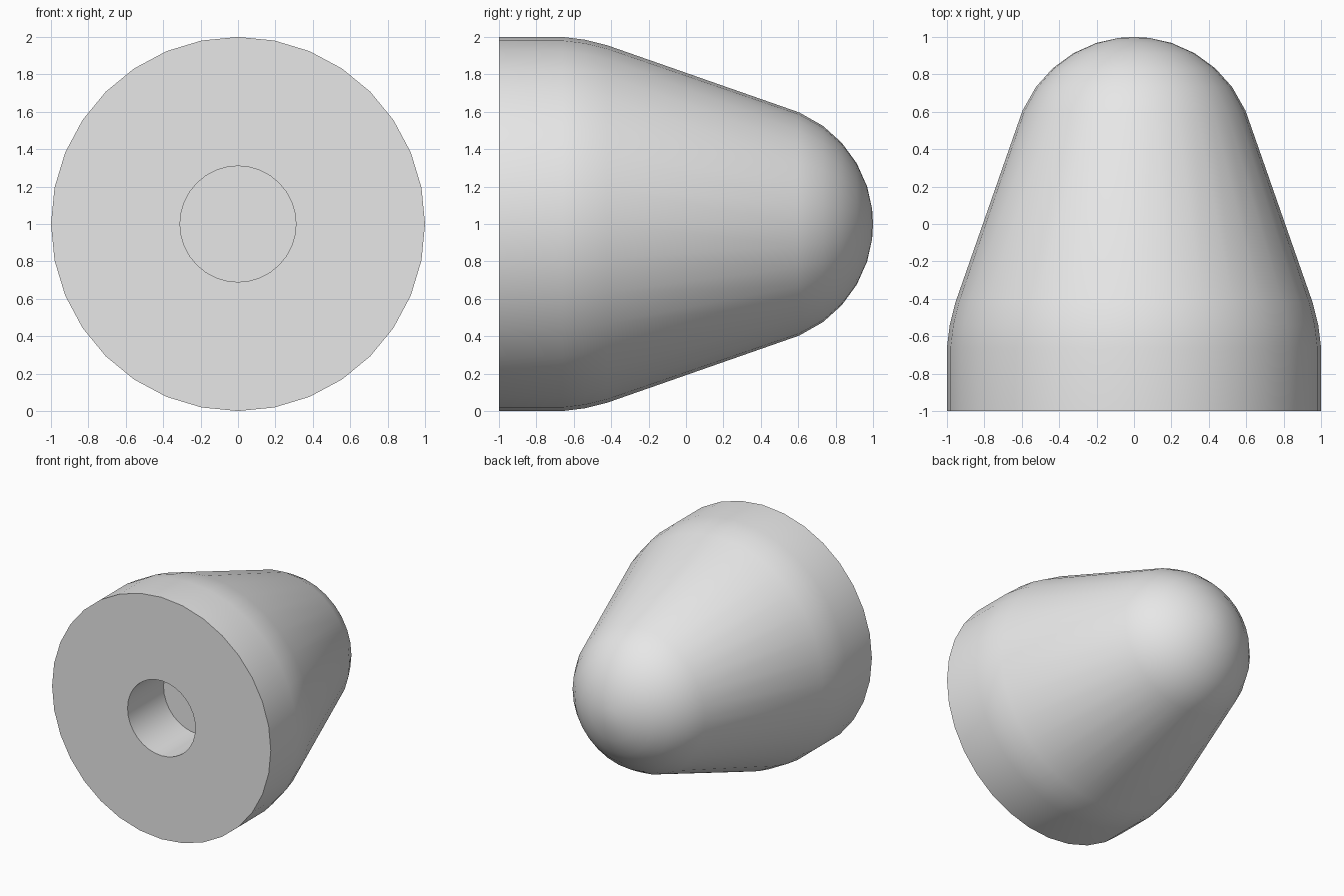
import bpy
import bmesh
from math import sin, cos, radians, tau
from mathutils import Matrix, Vector

cube = bpy.data.objects.get("Cube")
if cube:
    bpy.data.objects.remove(cube, do_unlink=True)

SIDES = 32
BORE_RADIUS, BORE_END = 0.31, -0.53
NOSE_RADIUS, NOSE_CENTRE = 0.648, 0.352

grey = bpy.data.materials.new("light_grey")
grey.use_nodes = True
grey.diffuse_color = (0.8, 0.8, 0.8, 1)
grey.node_tree.nodes["Principled BSDF"].inputs["Base Color"].default_value = (0.8, 0.8, 0.8, 1)

# Half section as (radius, y): blind bore, flat base, rounded shoulder, cone
profile = [(0, BORE_END), (BORE_RADIUS, BORE_END), (BORE_RADIUS, -1),
           (1, -1), (1, -0.66), (0.985, -0.54), (0.955, -0.42)]

# Domed nose, tangent to the cone
for angle in (23, 36, 48, 60, 72, 83, 90):
    a = radians(angle)
    profile.append((NOSE_RADIUS * cos(a), NOSE_CENTRE + NOSE_RADIUS * sin(a)))

# Revolve the half section about the long axis
bm = bmesh.new()
verts = [bm.verts.new((0, y, r)) for r, y in profile]
edges = [bm.edges.new(pair) for pair in zip(verts, verts[1:])]
bmesh.ops.spin(bm, geom=verts + edges, cent=(0, 0, 0), axis=(0, 1, 0),
               angle=tau, steps=SIDES, use_duplicate=False)
bmesh.ops.remove_doubles(bm, verts=bm.verts, dist=0.0005)
bmesh.ops.recalc_face_normals(bm, faces=bm.faces)
bmesh.ops.transform(bm, matrix=Matrix.Translation(Vector((0, 0, 1))), verts=bm.verts)

mesh = bpy.data.meshes.new("bumper_body")
bm.to_mesh(mesh)
bm.free()
mesh.materials.append(grey)
body = bpy.data.objects.new("bumper_body", mesh)
bpy.context.collection.objects.link(body)

# Smooth skin with crisp base and bore rims
bpy.ops.object.select_all(action="DESELECT")
body.select_set(True)
bpy.context.view_layer.objects.active = body
bpy.ops.object.shade_smooth_by_angle(angle=radians(30))
